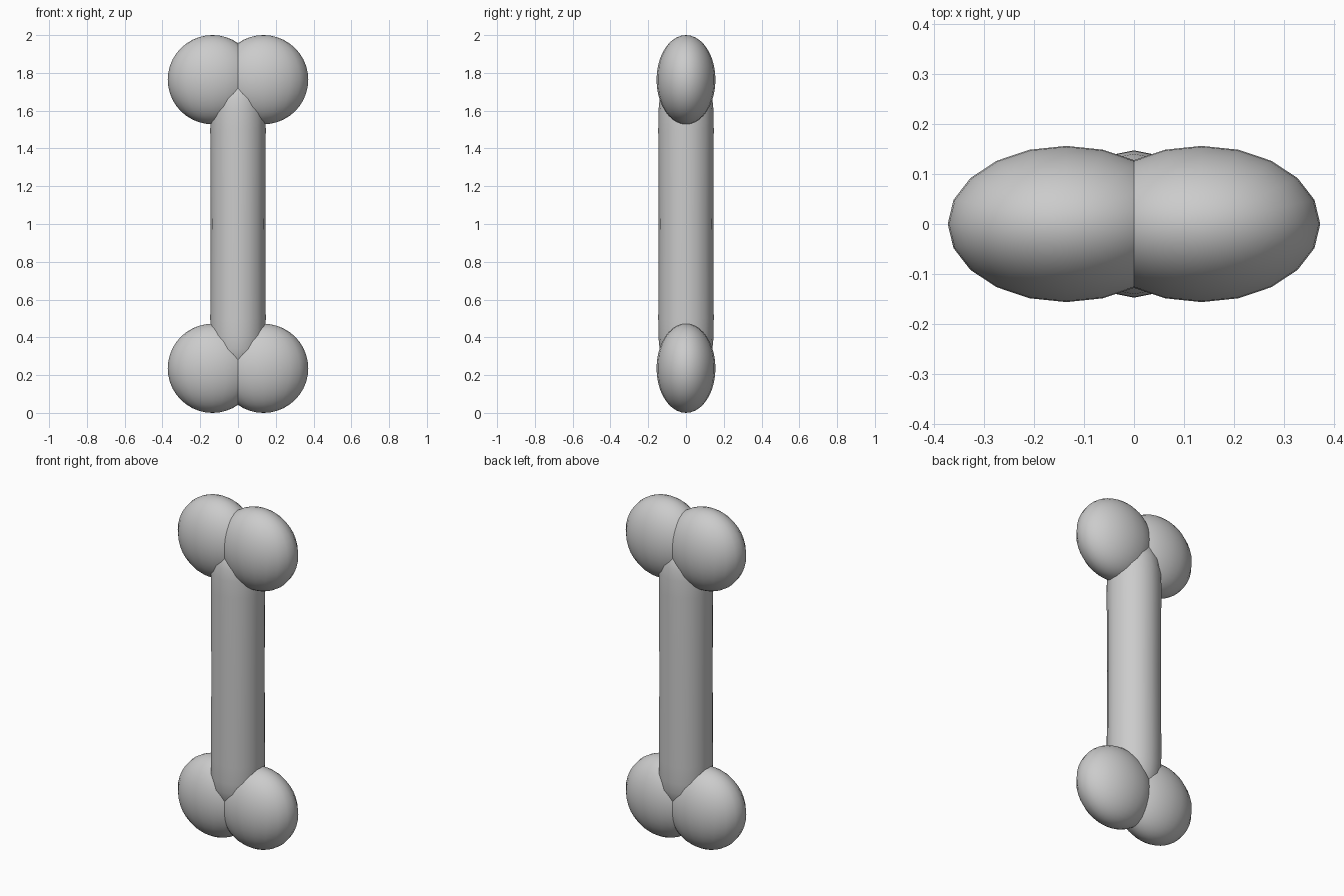
import bpy, bmesh
from math import pi, sin, cos

if "Cube" in bpy.data.objects:
    bpy.data.objects.remove(bpy.data.objects["Cube"])


def finish(name, bm):
    bmesh.ops.recalc_face_normals(bm, faces=bm.faces)
    mesh = bpy.data.meshes.new(name)
    bm.to_mesh(mesh)
    bm.free()
    for p in mesh.polygons:
        p.use_smooth = True
    obj = bpy.data.objects.new(name, mesh)
    bpy.context.collection.objects.link(obj)
    return obj


def knob(name, x, z):
    bm = bmesh.new()
    bmesh.ops.create_uvsphere(bm, u_segments=20, v_segments=20, radius=1)
    for v in bm.verts:
        v.co = (x + v.co.x * 0.237, v.co.y * 0.156, z + v.co.z * 0.236)
    return finish(name, bm)


# Shaft: turned profile with rounded ends hidden inside the knobs
half = [(0.145, 0.0), (0.147, 0.5), (0.146, 0.6), (0.140, 0.66),
        (0.124, 0.72), (0.095, 0.76), (0.05, 0.785)]
profile = [(r, 1 - h) for r, h in reversed(half)] + [(r, 1 + h) for r, h in half[1:]]
SIDES = 16
bm = bmesh.new()
rings = [[bm.verts.new((r * cos(2 * pi * i / SIDES), r * sin(2 * pi * i / SIDES), z))
          for i in range(SIDES)] for r, z in profile]
for a, b in zip(rings, rings[1:]):
    for i in range(SIDES):
        j = (i + 1) % SIDES
        bm.faces.new((a[i], a[j], b[j], b[i]))
bm.faces.new(rings[0])
bm.faces.new(rings[-1])
finish("shaft", bm)

# Four knobs, a pair at each end
for end, z in (("lower", 0.236), ("upper", 1.764)):
    for side, s in (("left", -1), ("right", 1)):
        knob(f"{end}_{side}_knob", s * 0.135, z)
